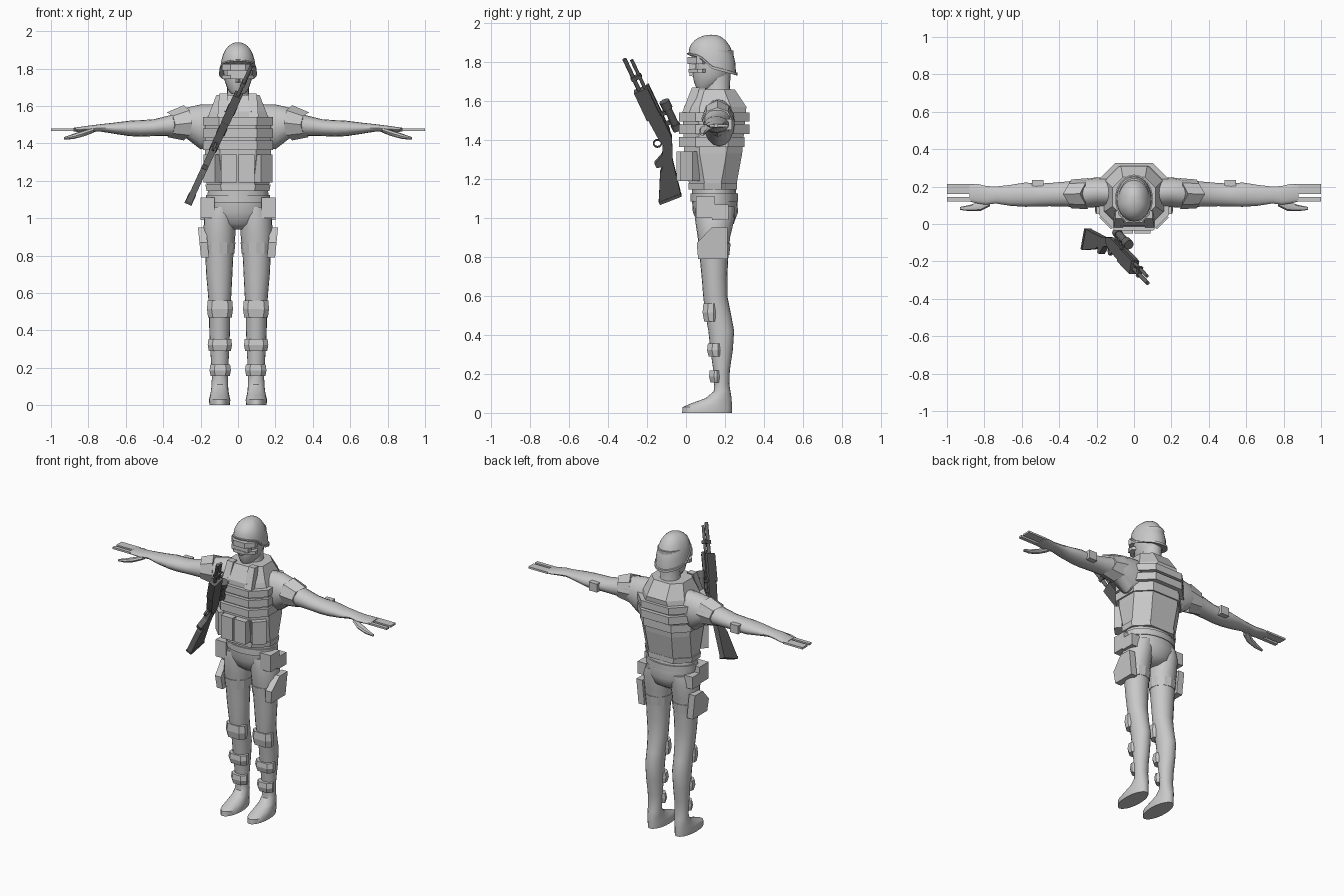
import bpy, bmesh, math
from mathutils import Matrix, Vector

if "Cube" in bpy.data.objects:
    bpy.data.objects.remove(bpy.data.objects["Cube"])


def material(name, v):
    m = bpy.data.materials.new(name)
    m.diffuse_color = (v, v, v, 1)
    m.use_nodes = True
    m.node_tree.nodes["Principled BSDF"].inputs["Base Color"].default_value = m.diffuse_color
    return m


GREY = material("light grey", 0.58)
DARK = material("gunmetal", 0.13)


def finish(name, bm, mat=GREY, mirror=False, smooth=False):
    bmesh.ops.recalc_face_normals(bm, faces=bm.faces)
    me = bpy.data.meshes.new(name)
    bm.to_mesh(me)
    bm.free()
    ob = bpy.data.objects.new(name, me)
    bpy.context.collection.objects.link(ob)
    me.materials.append(mat)
    if mirror:
        ob.modifiers.new("Mirror", 'MIRROR').use_mirror_merge = False
    if smooth:
        bpy.ops.object.select_all(action='DESELECT')
        ob.select_set(True)
        bpy.context.view_layer.objects.active = ob
        bpy.ops.object.shade_smooth_by_angle(angle=math.radians(40))
    return ob


def loft(name, loops, **kw):
    """Skin a list of equal-length point loops and cap both ends."""
    bm = bmesh.new()
    rows = [[bm.verts.new(p) for p in lp] for lp in loops]
    n = len(rows[0])
    for a, b in zip(rows, rows[1:]):
        for i in range(n):
            bm.faces.new((a[i], a[(i + 1) % n], b[(i + 1) % n], b[i]))
    bm.faces.new(rows[0])
    bm.faces.new(rows[-1])
    return finish(name, bm, **kw)


def angles(n):
    return [2 * math.pi * i / n for i in range(n)]


def oval(z, cx, rx, y0, y1, n=20):
    """Horizontal ellipse."""
    return [(cx + rx * math.cos(a), (y0 + y1) / 2 + (y1 - y0) / 2 * math.sin(a), z) for a in angles(n)]


def limb(x, cy, cz, ry, rz, n=16, bend=0):
    """Ellipse across the arm, optionally bent to a chevron."""
    return [(x + bend * (1 - abs(math.cos(a))), cy + ry * math.cos(a), cz + rz * math.sin(a)) for a in angles(n)]


def octagon(z, x0, x1, y0, y1, c):
    return [(x0 + c, y0, z), (x1 - c, y0, z), (x1, y0 + c, z), (x1, y1 - c, z),
            (x1 - c, y1, z), (x0 + c, y1, z), (x0, y1 - c, z), (x0, y0 + c, z)]


def box(name, center, size, rot=0, **kw):
    bm = bmesh.new()
    bmesh.ops.create_cube(bm, size=1, matrix=Matrix.Translation(center) @ Matrix.Rotation(rot, 4, 'Z')
                          @ Matrix.Diagonal((*size, 1)))
    return finish(name, bm, **kw)


# Legs with feet
legs = [(0, .098, .055, -.02, .235), (.03, .098, .057, -.017, .236), (.05, .098, .052, .03, .235),
        (.075, .098, .047, .1, .234), (.11, .097, .044, .142, .228), (.15, .097, .043, .145, .222),
        (.22, .097, .046, .14, .225), (.32, .098, .052, .125, .24), (.42, .098, .056, .115, .247),
        (.5, .098, .056, .1, .232), (.6, .098, .063, .088, .212), (.7, .1, .07, .08, .212),
        (.8, .1, .075, .07, .217), (.9, .1, .085, .06, .226), (1, .096, .086, .045, .25),
        (1.06, .09, .07, .05, .25)]
loft("leg", [oval(*r) for r in legs], mirror=True, smooth=True)

# Hips and belt
hips = [(.94, 0, .05, .1, .2), (.97, 0, .125, .06, .245), (1.03, 0, .167, .035, .267),
        (1.1, 0, .165, .03, .262), (1.18, 0, .158, .03, .25)]
loft("hips", [oval(*r) for r in hips], smooth=True)
loft("belt", [oval(z, 0, .172, .022, .268) for z in (1.085, 1.125)], smooth=True)

# Knee and shin pads
for name, z0, z1, x0, x1, y0, y1 in (("knee_pad", .47, .56, .027, .166, .085, .165),
                                     ("upper_shin_pad", .29, .355, .032, .162, .108, .188),
                                     ("lower_shin_pad", .155, .218, .038, .152, .118, .185)):
    zm = (z0 + z1) / 2
    loft(name, [octagon(z0, x0 + .006, x1 - .006, y0 + .008, y1, .025),
                octagon(zm, x0, x1, y0, y1, .025),
                octagon(z1, x0 + .004, x1 - .004, y0 + .004, y1, .025)], mirror=True)

# Thigh straps, holsters and hip pouches
loft("thigh_strap", [oval(.81, .1, .08, .064, .222, 12), oval(.87, .1, .086, .057, .229, 12)], mirror=True)
side = ((.13, .95), (.212, .95), (.212, .79), (.062, .79), (.055, .87))
loft("holster", [[(x + (z - .79) * .1, y, z) for y, z in side] for x in (.155, .198)], mirror=True)
box("front_hip_pouch", (.163, .1, 1.055), (.075, .095, .11), mirror=True)
box("rear_hip_pouch", (.17, .175, 1.03), (.06, .085, .08), mirror=True)

# Armoured vest
vest = [(1.15, .165, .02, .255), (1.33, .176, -.01, .288), (1.5, .176, -.015, .303),
        (1.57, .15, -.01, .31), (1.66, .115, .04, .25)]
loft("vest", [octagon(z, -x, x, y0, y1, .08 if z < 1.6 else .055) for z, x, y0, y1 in vest])
loft("vest_hem", [octagon(z, -x, x, .012, .262, .08) for z, x in ((1.145, .168), (1.18, .174))])
for i, (z0, z1) in enumerate(((1.365, 1.415), (1.43, 1.48), (1.495, 1.54))):
    back = .3 if i == 0 else .326
    loft("vest_band", [octagon(z, -.186, .186, -.036, back, .085) for z in (z0, z1)])
for sx in (-1, 1):
    loft("shoulder_strap", [[(sx * x, y, z) for x, y, z in lp] for lp in (
        ((.06, -.022, 1.535), (.11, -.022, 1.535), (.11, .03, 1.535), (.06, .03, 1.535)),
        ((.055, .03, 1.668), (.1, .03, 1.668), (.1, .07, 1.668), (.055, .07, 1.668)))])

# Ammunition pouches on the belly
for x in (-.048, .046):
    box("ammo_pouch", (x, -.015, 1.265), (.084, .07, .15))
box("corner_ammo_pouch", (.137, .02, 1.265), (.088, .05, .15), rot=math.radians(45), mirror=True)

# Arms
arms = [(.1, .165, 1.5, .08, .11), (.2, .17, 1.488, .08, .12), (.28, .162, 1.51, .075, .08),
        (.36, .16, 1.495, .067, .056), (.45, .157, 1.484, .062, .045), (.52, .155, 1.48, .061, .044),
        (.58, .157, 1.48, .065, .041), (.66, .153, 1.481, .056, .03), (.74, .155, 1.483, .045, .019),
        (.79, .153, 1.478, .05, .018), (.84, .163, 1.475, .052, .014), (.88, .167, 1.473, .047, .01)]
loft("arm", [limb(*r) for r in arms], mirror=True, smooth=True)
loft("sleeve_pad", [limb(.245, .162, 1.51, .083, .094, 8, .045), limb(.335, .161, 1.5, .077, .066, 8, .045)],
     mirror=True)
box("elbow_pad", (.515, .215, 1.48), (.06, .04, .055), mirror=True)

# Fingers and thumb
box("fingers", (.93, .188, 1.473), (.14, .054, .012), mirror=True)
box("front_finger", (.93, .133, 1.473), (.14, .024, .012), mirror=True)
loft("thumb", [limb(.77, .125, 1.472, .03, .014, 8), limb(.82, .095, 1.455, .025, .016, 8),
               limb(.88, .085, 1.437, .016, .014, 8), limb(.93, .083, 1.427, .008, .007, 8)],
     mirror=True, smooth=True)

# Neck and head
loft("neck", [oval(1.6, 0, .075, .085, .24), oval(1.67, 0, .058, .1, .225), oval(1.76, 0, .06, .09, .23)],
     smooth=True)
head = [(1.665, 0, .035, .055, .14), (1.69, 0, .056, .043, .19), (1.73, 0, .07, .035, .225),
        (1.78, 0, .08, .032, .24), (1.86, 0, .082, .03, .245)]
loft("head", [oval(*r) for r in head], smooth=True)
loft("nose", [[(-.014, .04, 1.725), (.014, .04, 1.725), (0, .016, 1.73)],
              [(-.008, .04, 1.78), (.008, .04, 1.78), (0, .026, 1.78)]])

# Goggles
for z0, z1, y in ((1.79, 1.825, .008), (1.745, 1.765, .014)):
    loft("goggle_band", [octagon(z, -.086, .086, y, .13, .045) for z in (z0, z1)])
box("goggle_lens", (0, .035, 1.777), (.12, .035, .03))


# Helmet with a rim that drops toward the back
def rim(y):
    pts = ((.005, 1.84), (.07, 1.825), (.135, 1.765), (.27, 1.728))
    for (a, za), (b, zb) in zip(pts, pts[1:]):
        if y <= b:
            return za + (zb - za) * (y - a) / (b - a)
    return pts[-1][1]


shell = [(1.01, 0), (1.01, .07), (.95, .08)]
shell += [(.95 * math.cos(t) ** .9, .08 + .92 * math.sin(t))
          for t in [math.radians(d) for d in (15, 30, 45, 58, 70, 80, 87)]]
loops = []
for s, h in shell:
    lp = []
    for a in angles(28):
        z = rim(.135 + .128 * math.sin(a))
        lp.append((.1 * s * math.cos(a), .135 + .128 * s * math.sin(a), z + (1.94 - z) * h))
    loops.append(lp)
loft("helmet", loops, smooth=True)

# Rifle: built along its barrel (l), its upward side (w) and its width (s)
D = Vector((.384, -.393, .835)).normalized()
U = Vector((.164, .92, .357))
U = (U - D * U.dot(D)).normalized()
S = D.cross(U)
MUZZLE = Vector((.075, -.305, 1.82))


def gun_part(name, profile, width):
    """Extrude a side profile, given as (distance behind muzzle, height)."""
    loft(name, [[MUZZLE - D * k + U * w + S * s for k, w in profile] for s in (-width / 2, width / 2)], mat=DARK)


def gun_box(name, k0, k1, w0, w1, width):
    gun_part(name, ((k0, w0), (k1, w0), (k1, w1), (k0, w1)), width)


def gun_tube(name, k0, k1, w, r, s=0):
    ring = [(U * math.cos(a) + S * math.sin(a)) * r for a in angles(10)]
    loft(name, [[MUZZLE - D * k + U * w + S * s + o for o in ring] for k in (k0, k1)], mat=DARK, smooth=True)


gun_tube("barrel", 0, .25, -.012, .011)
gun_tube("upper_barrel", .02, .25, .02, .009)
gun_box("barrel_clamp", .11, .13, -.025, .032, .026)
gun_box("handguard", .19, .36, -.04, .035, .046)
gun_box("top_rail", .18, .46, .035, .046, .022)
gun_part("receiver", ((.34, -.034), (.48, -.026), (.53, -.015), (.56, .015), (.5, .04), (.34, .04)), .042)
gun_tube("scope", .3, .47, .082, .02)
gun_tube("scope_front", .3, .345, .082, .027)
gun_tube("scope_rear", .44, .475, .082, .025)
for k in (.36, .42):
    gun_box("scope_mount", k - .01, k + .01, .04, .075, .02)
gun_part("grip", ((.52, .012), (.57, .012), (.635, -.05), (.625, -.1), (.6, -.1), (.57, -.045), (.52, -.02)), .034)
gun_part("stock", ((.54, .025), (.62, -.008), (.815, -.045), (.807, -.165), (.66, -.095), (.6, -.04)), .034)
gun_box("butt_plate", .806, .822, -.165, -.045, .04)

# Trigger guard ring
loops = []
for a in angles(14):
    c = MUZZLE - D * .505 + U * -.043
    out = D * math.cos(a) + U * math.sin(a)
    loops.append([c + out * r + S * s for r, s in ((.017, -.006), (.023, -.006), (.023, .006), (.017, .006))])
loft("trigger_guard", loops + loops[:1], mat=DARK)
